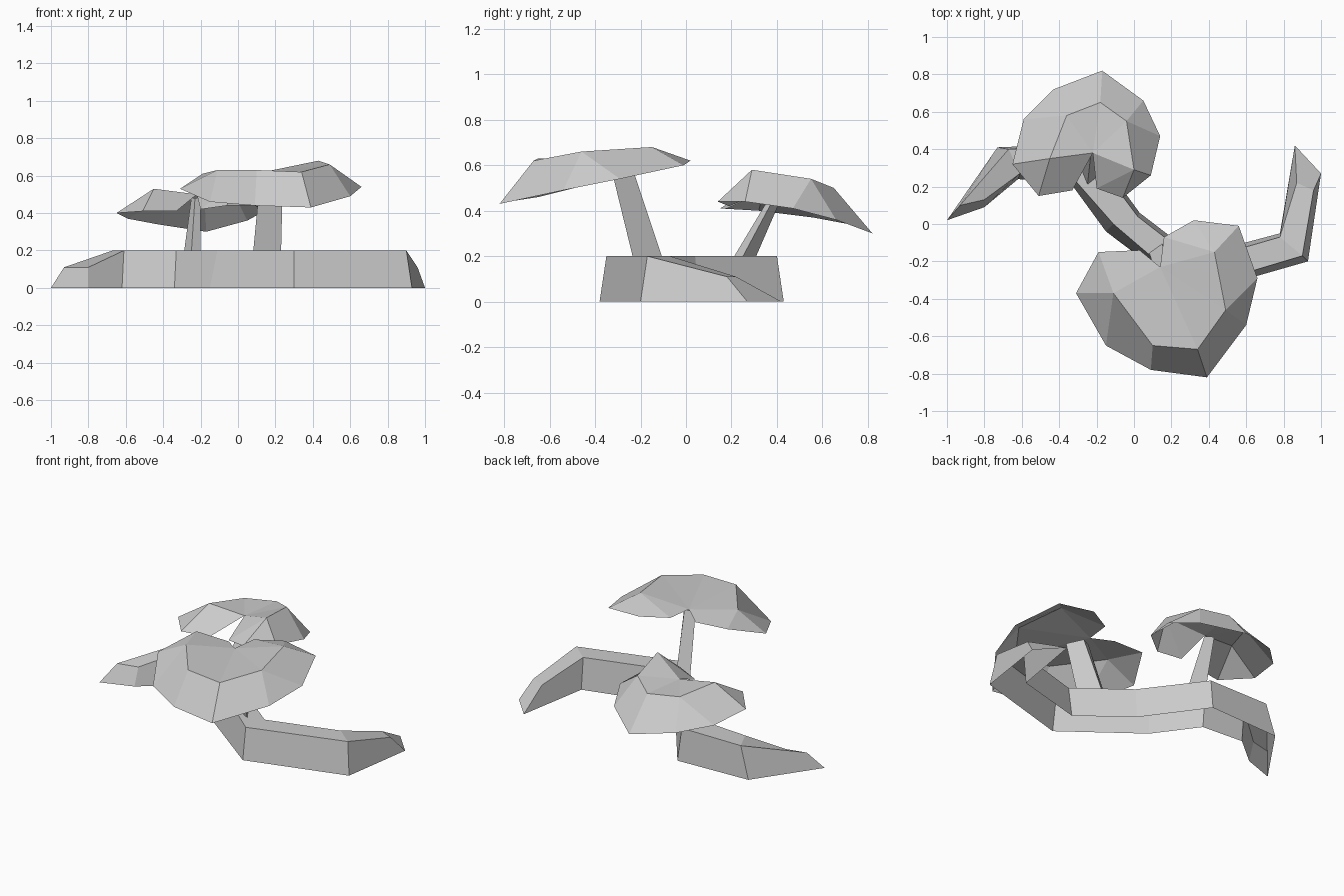
import bpy
import bmesh

default_cube = bpy.data.objects.get("Cube")
if default_cube:
    bpy.data.objects.remove(default_cube, do_unlink=True)

# One plain grey for every part
GREY = (0.6, 0.6, 0.6, 1.0)
grey_material = bpy.data.materials.new("light_grey")
grey_material.use_nodes = True
grey_material.diffuse_color = GREY
shader = grey_material.node_tree.nodes["Principled BSDF"]
shader.inputs["Base Color"].default_value = GREY
shader.inputs["Roughness"].default_value = 0.8


def finish(bm, name):
    """Turn a bmesh into a flat shaded object."""
    mesh = bpy.data.meshes.new(name)
    bm.to_mesh(mesh)
    bm.free()
    mesh.materials.append(grey_material)
    part = bpy.data.objects.new(name, mesh)
    bpy.context.scene.collection.objects.link(part)
    return part


def add_face(bm, corners):
    """Add a face, dropping corners that occur twice."""
    unique = list(dict.fromkeys(corners))
    if len(unique) > 2:
        bm.faces.new(unique)


def loft(name, sections, open_base=False):
    """Join equal cross-sections; open_base leaves out the closing side."""
    bm = bmesh.new()
    rings = [[bm.verts.new(point) for point in section] for section in sections]
    sides = len(rings[0]) - open_base
    for ring, following in zip(rings, rings[1:]):
        for i in range(sides):
            j = (i + 1) % len(ring)
            add_face(bm, [ring[i], ring[j], following[j], following[i]])
    add_face(bm, rings[0])
    add_face(bm, rings[-1])
    bmesh.ops.recalc_face_normals(bm, faces=bm.faces[:])
    return finish(bm, name)


def log_section(front_low, front_high, back_high, back_low, height):
    """Four-cornered log section standing on the ground."""
    return [(*front_low, 0), (*front_high, height),
            (*back_high, height), (*back_low, 0)]


def mushroom_cap(name, notch, rim, crown, links):
    """Notched open shell: a fan-shaped crown and a sloping skirt.

    links gives the crown corner that each rim corner slopes up to.
    """
    bm = bmesh.new()
    notch_vert = bm.verts.new(notch)
    rim_verts = [notch_vert] + [bm.verts.new(point) for point in rim]
    crown_verts = [notch_vert] + [bm.verts.new(point) for point in crown]
    links = [0] + links
    for i in range(len(rim_verts)):
        j = (i + 1) % len(rim_verts)
        add_face(bm, [rim_verts[i], rim_verts[j],
                      crown_verts[links[j]], crown_verts[links[i]]])
    for first, second in zip(crown_verts[1:], crown_verts[2:]):
        add_face(bm, [notch_vert, first, second])
    return finish(bm, name)


# Winding log with sloping ends, hollow underneath
HIGH, LOW = 0.2, 0.11
loft("log", [
    log_section((-.8, .09), (-.8, .13), (-.93, .1), (-1, .02), LOW),
    log_section((-.62, .24), (-.61, .27), (-.67, .4), (-.73, .41), HIGH),
    log_section((-.34, .22), (-.33, .25), (-.25, .4), (-.24, .43), HIGH),
    log_section((-.15, -.04), (-.11, 0), (.02, .04), (.03, .06), HIGH),
    log_section((.3, -.38), (.3, -.35), (.33, -.2), (.33, -.17), HIGH),
    log_section((.93, -.2), (.9, -.17), (.78, -.07), (.78, -.05), HIGH),
    log_section((1, .27), (.96, .18), (.87, .22), (.86, .42), LOW),
], open_base=True)

# Leaning three-sided stems, sunk slightly into the log
loft("large_stem", [
    [(.08, -.15, .18), (.23, -.23, .18), (.15, -.1, .18)],
    [(.12, -.27, .6), (.24, -.33, .59), (.18, -.24, .6)],
])
loft("small_stem", [
    [(-.29, .3, .18), (-.25, .2, .18), (-.2, .24, .18)],
    [(-.25, .43, .48), (-.23, .38, .48), (-.2, .4, .48)],
])

# Large cap, dipping to the front
mushroom_cap(
    "large_cap",
    notch=(.14, -.23, .62),
    rim=[(.03, -.14, .6), (-.19, -.15, .61), (-.31, -.37, .53),
         (-.15, -.65, .46), (.09, -.78, .44), (.39, -.82, .43),
         (.6, -.54, .49), (.66, -.29, .54), (.56, -.01, .6),
         (.32, .02, .62), (.16, -.07, .62)],
    crown=[(-.11, -.37, .63), (.1, -.65, .63), (.34, -.67, .62),
           (.49, -.46, .66), (.43, -.15, .68)],
    links=[0, 1, 1, 1, 2, 3, 4, 4, 5, 5, 5],
)

# Small cap, dipping to the back
mushroom_cap(
    "small_cap",
    notch=(-.22, .38, .5),
    rim=[(-.2, .19, .42), (-.06, .14, .44), (.09, .26, .44),
         (.14, .47, .41), (.05, .66, .36), (-.17, .82, .3),
         (-.43, .72, .34), (-.59, .56, .37), (-.65, .32, .4),
         (-.51, .15, .41), (-.33, .18, .41)],
    crown=[(0, .29, .58), (-.04, .55, .54), (-.18, .65, .5),
           (-.36, .58, .5), (-.45, .35, .53)],
    links=[1, 1, 1, 2, 2, 3, 4, 4, 5, 5, 0],
)
